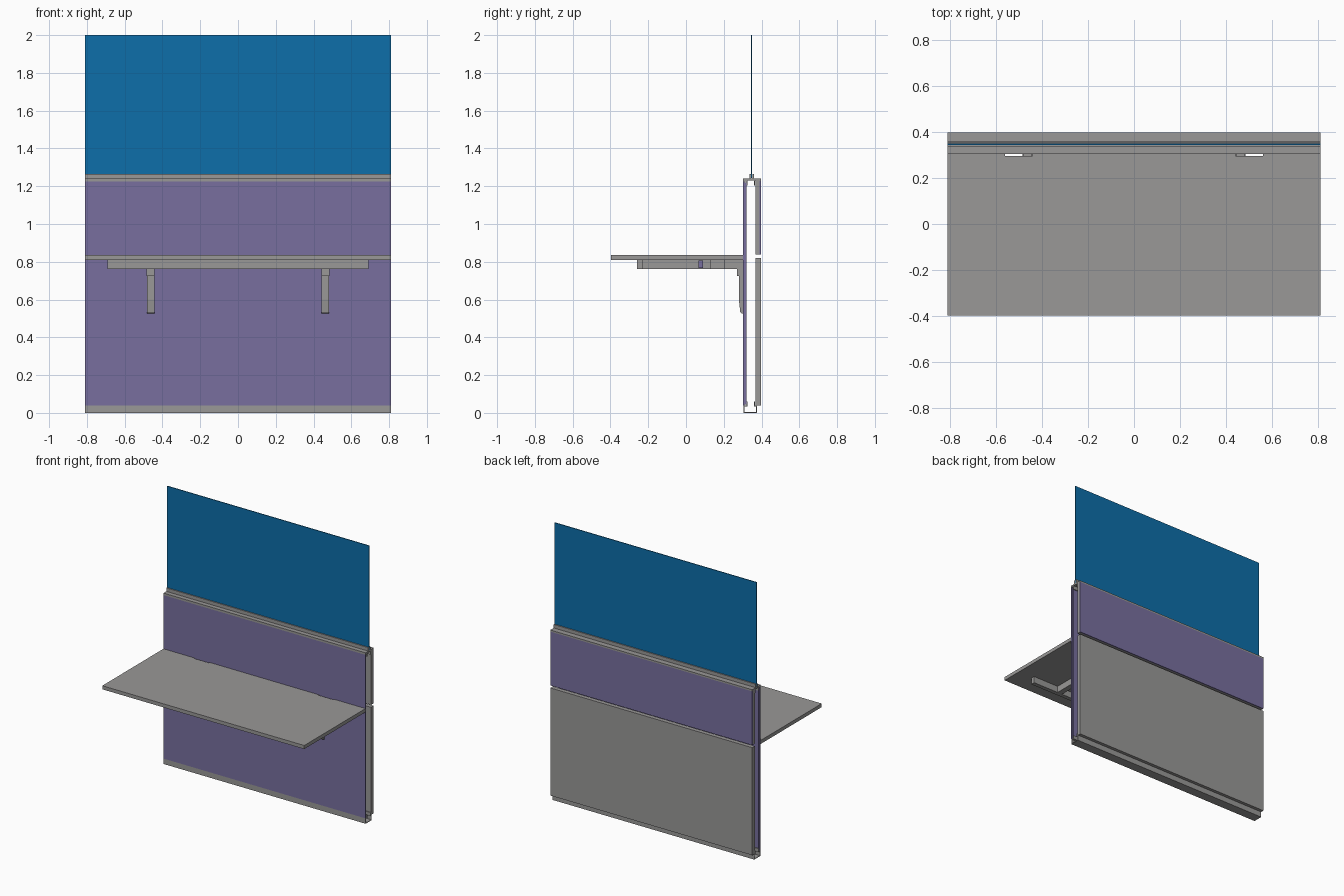
import bpy
import bmesh

cube = bpy.data.objects.get("Cube")
if cube:
    bpy.data.objects.remove(cube, do_unlink=True)


def material(name, rgb):
    m = bpy.data.materials.new(name)
    m.use_nodes = True
    colour = (*rgb, 1)
    m.diffuse_color = colour
    m.node_tree.nodes["Principled BSDF"].inputs["Base Color"].default_value = colour
    return m


grey = material("warm grey", (0.32, 0.315, 0.31))
purple = material("muted purple", (0.188, 0.159, 0.345))
blue = material("deep blue", (0.004, 0.156, 0.40))

HALF = 0.81


def extrude(name, profile, x0, x1, mat):
    """Extrude a closed (y, z) outline along x."""
    bm = bmesh.new()
    face = bm.faces.new([bm.verts.new((x0, y, z)) for y, z in profile])
    result = bmesh.ops.extrude_face_region(bm, geom=[face])
    verts = [v for v in result["geom"] if isinstance(v, bmesh.types.BMVert)]
    bmesh.ops.translate(bm, vec=(x1 - x0, 0, 0), verts=verts)
    bmesh.ops.recalc_face_normals(bm, faces=bm.faces)
    mesh = bpy.data.meshes.new(name)
    bm.to_mesh(mesh)
    bm.free()
    mesh.materials.append(mat)
    obj = bpy.data.objects.new(name, mesh)
    bpy.context.scene.collection.objects.link(obj)
    return obj


def box(name, x, y, z, mat):
    """Box from (min, max) pairs."""
    outline = [(y[0], z[0]), (y[1], z[0]), (y[1], z[1]), (y[0], z[1])]
    return extrude(name, outline, x[0], x[1], mat)


full = (-HALF, HALF)

# Front covering: outer skin and a slightly narrower inner board
box("front_panel_skin", full, (0.303, 0.311), (0.04, 1.225), purple)
box("front_panel_board", (-HALF + 0.006, HALF - 0.006), (0.311, 0.319), (0.045, 1.22), purple)

# Rear covering: two grey trays, purple face above and grey face below
for name, z, mat in (("lower", (0.04, 0.82), grey), ("upper", (0.838, 1.228), purple)):
    box("rear_" + name + "_tray", full, (0.368, 0.39), z, grey)
    box("rear_" + name + "_face", full, (0.39, 0.398), z, mat)

# Bottom rail: thin open channel with upright clips
extrude("bottom_rail", [
    (0.305, 0), (0.375, 0), (0.375, 0.04), (0.366, 0.04), (0.366, 0.06),
    (0.36, 0.06), (0.36, 0.034), (0.37, 0.034), (0.37, 0.004), (0.31, 0.004),
    (0.31, 0.034), (0.326, 0.034), (0.326, 0.06), (0.32, 0.06), (0.32, 0.04),
    (0.305, 0.04)], *full, grey)

# Top rail: cap with downward clips and two jaws around the screen
extrude("top_rail", [
    (0.303, 1.225), (0.32, 1.225), (0.32, 1.205), (0.326, 1.205), (0.326, 1.23),
    (0.36, 1.23), (0.36, 1.205), (0.366, 1.205), (0.366, 1.228), (0.398, 1.228),
    (0.398, 1.24), (0.359, 1.24), (0.359, 1.265), (0.351, 1.265), (0.351, 1.242),
    (0.343, 1.242), (0.343, 1.265), (0.335, 1.265), (0.335, 1.24),
    (0.303, 1.24)], *full, grey)
box("screen", full, (0.344, 0.35), (1.243, 2.0), blue)

# Worktop with cable notches along its rear edge
box("worktop", full, (-0.398, 0.295), (0.81, 0.836), grey)
for name, x in (("left", (0.56, HALF)), ("middle", (-0.44, 0.44)), ("right", (-HALF, -0.56))):
    box("worktop_rear_lip_" + name, x, (0.295, 0.303), (0.81, 0.836), grey)

# Frame under the worktop
box("front_beam", (-0.69, 0.69), (-0.26, -0.23), (0.763, 0.81), grey)
box("rear_beam", (-0.66, 0.66), (0.13, 0.205), (0.763, 0.81), grey)
box("cross_bar", (-0.6, 0.6), (0.065, 0.09), (0.766, 0.806), purple)

# Cantilever arms and tapering wall brackets on both sides
for side, c in (("left", 0.463), ("right", -0.463)):
    box(side + "_arm", (c - 0.02, c + 0.02), (-0.23, 0.303), (0.763, 0.81), grey)
    box(side + "_bracket_head", (c - 0.022, c + 0.022), (0.27, 0.303), (0.725, 0.763), grey)
    extrude(side + "_bracket_leg", [
        (0.28, 0.725), (0.28, 0.6), (0.287, 0.535), (0.295, 0.525),
        (0.303, 0.525), (0.303, 0.725)], c - 0.02, c + 0.02, grey)
